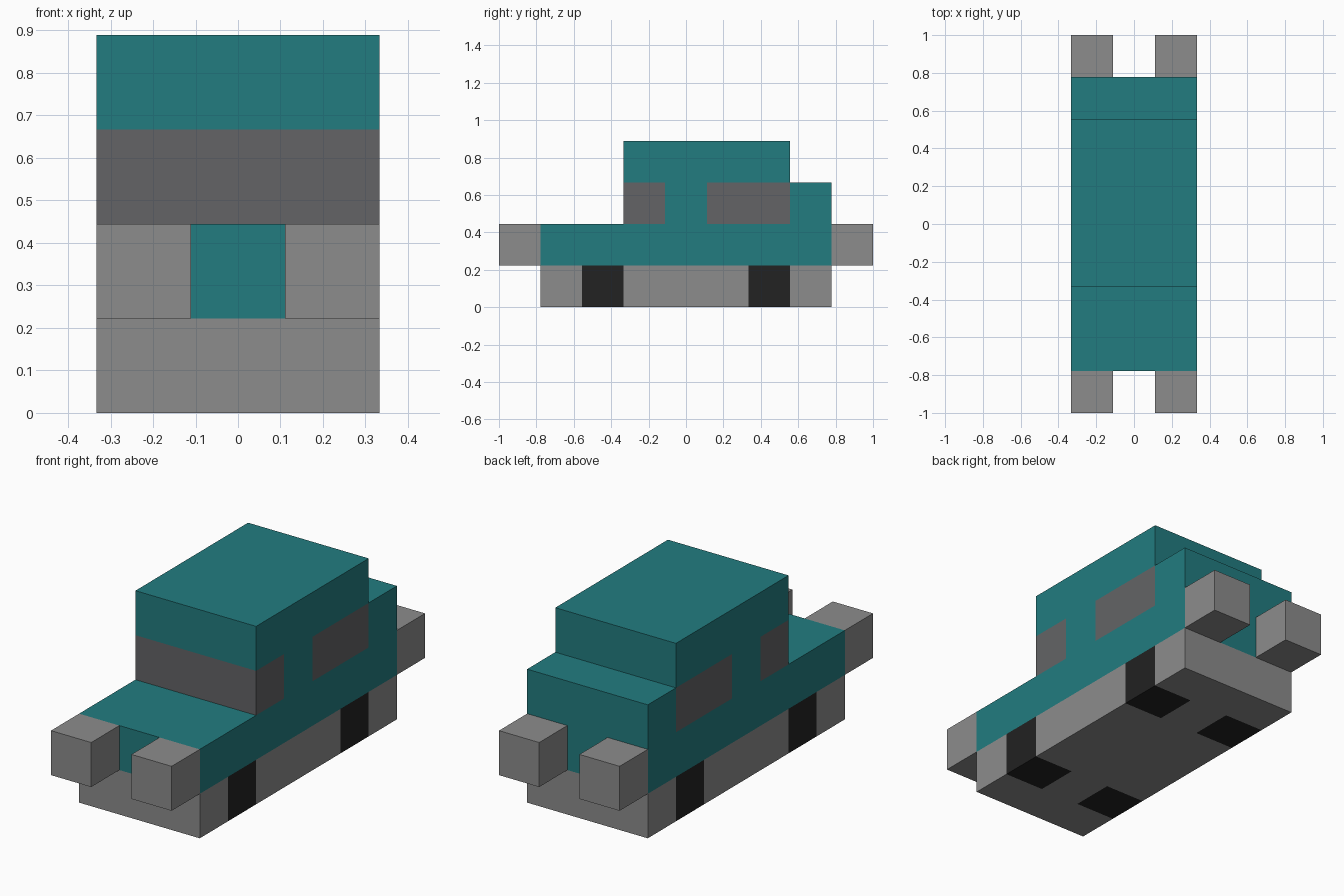
import bpy
import bmesh
from itertools import product
from mathutils import Vector

UNIT = 2 / 9  # edge length of one block

cube = bpy.data.objects.get("Cube")
if cube:
    bpy.data.objects.remove(cube, do_unlink=True)


def make_material(name, rgb):
    mat = bpy.data.materials.new(name)
    mat.use_nodes = True
    mat.diffuse_color = (*rgb, 1)
    mat.node_tree.nodes["Principled BSDF"].inputs["Base Color"].default_value = (*rgb, 1)
    return mat


teal = make_material("teal paint", (0.016, 0.202, 0.216))
grey = make_material("light grey", (0.262, 0.262, 0.262))
glass = make_material("dark grey glass", (0.125, 0.127, 0.133))
rubber = make_material("black rubber", (0.016, 0.016, 0.016))

blocks = {}     # block position -> part name
materials = {}  # part name -> material


def fill(name, mat, xs, ys, zs):
    """Claim a range of blocks (inclusive) for a part, carving earlier parts."""
    materials[name] = mat
    ranges = [range(a, b + 1) for a, b in (xs, ys, zs)]
    for cell in product(*ranges):
        blocks[cell] = name


def build(name):
    """Skin a part's blocks, leaving out faces hidden against other blocks."""
    bm = bmesh.new()
    for cell in [c for c, part in blocks.items() if part == name]:
        centre = Vector(cell) + Vector((0, 0, 0.5))
        for axis, sign in product(range(3), (-1, 1)):
            normal, u = Vector(), Vector()
            normal[axis] = sign
            u[(axis + 1) % 3] = 1
            v = normal.cross(u)
            if tuple(int(n) for n in Vector(cell) + normal) in blocks:
                continue
            corners = [centre + (normal + a * u + b * v) / 2
                       for a, b in ((-1, -1), (1, -1), (1, 1), (-1, 1))]
            bm.faces.new([bm.verts.new(c * UNIT) for c in corners])
    # Merge blocks into large flat panels
    bmesh.ops.remove_doubles(bm, verts=bm.verts[:], dist=0.001)
    bmesh.ops.dissolve_limit(bm, angle_limit=0.01, verts=bm.verts[:], edges=bm.edges[:])
    mesh = bpy.data.meshes.new(name)
    bm.to_mesh(mesh)
    bm.free()
    mesh.materials.append(materials[name])
    bpy.context.collection.objects.link(bpy.data.objects.new(name, mesh))


# Stacked body, bottom to top
fill("chassis", grey, (-1, 1), (-3, 3), (0, 0))
fill("lower_body", teal, (-1, 1), (-3, 3), (1, 1))
fill("cabin", teal, (-1, 1), (-1, 3), (2, 2))
fill("roof", teal, (-1, 1), (-1, 2), (3, 3))

# Windscreen wraps round the front of the cabin
fill("windscreen", glass, (-1, 1), (-1, -1), (2, 2))

# Side windows, wheels and bumper blocks on both sides
for side, x in (("left", 1), ("right", -1)):
    fill(f"{side}_window", glass, (x, x), (1, 2), (2, 2))
    for end, s in (("front", -1), ("rear", 1)):
        fill(f"{end}_{side}_wheel", rubber, (x, x), (2 * s, 2 * s), (0, 0))
        fill(f"{end}_{side}_bumper_block", grey, (x, x), (4 * s, 4 * s), (1, 1))

for part in materials:
    build(part)
